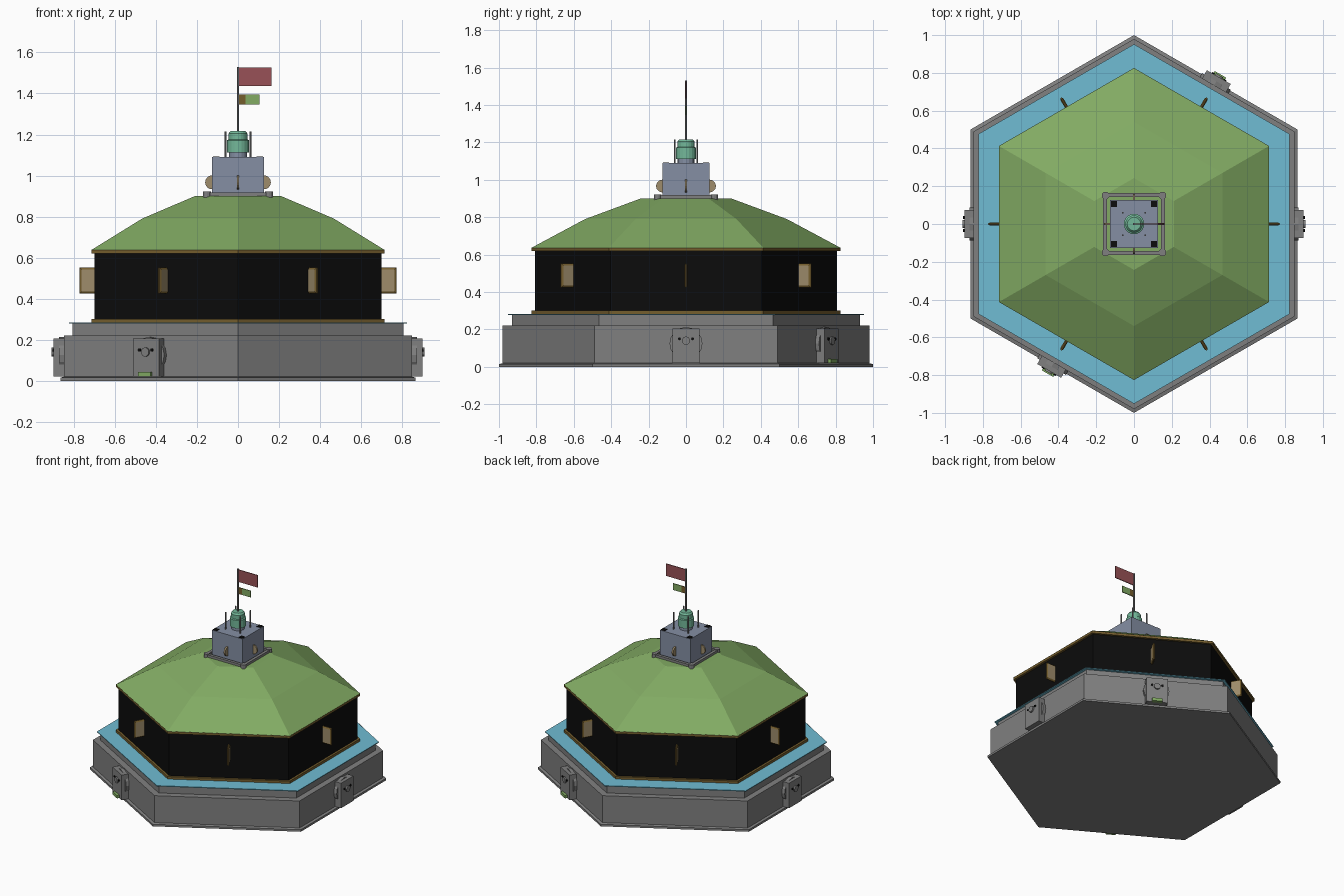
import bpy, bmesh, math
from mathutils import Matrix, Vector

if "Cube" in bpy.data.objects:
    bpy.data.objects.remove(bpy.data.objects["Cube"])


def mat(name, r, g, b):
    lin = [c / 12.92 if c <= 0.04045 else ((c + 0.055) / 1.055) ** 2.4 for c in (r, g, b)]
    m = bpy.data.materials.new(name)
    m.diffuse_color = (*lin, 1)
    m.use_nodes = True
    m.node_tree.nodes["Principled BSDF"].inputs["Base Color"].default_value = m.diffuse_color
    return m


GREY = mat("stone grey", 0.50, 0.50, 0.50)
BLUE = mat("walkway blue", 0.44, 0.74, 0.83)
BLACK = mat("wall black", 0.045, 0.045, 0.045)
BROWN = mat("trim brown", 0.46, 0.37, 0.18)
TAN = mat("shutter tan", 0.62, 0.55, 0.42)
GREEN = mat("roof green", 0.51, 0.67, 0.39)
SLATE = mat("tower slate", 0.52, 0.56, 0.64)
TEAL = mat("lantern teal", 0.45, 0.72, 0.60)
RED = mat("flag red", 0.60, 0.32, 0.34)


def finish(name, bm, *mats):
    bmesh.ops.recalc_face_normals(bm, faces=bm.faces)
    me = bpy.data.meshes.new(name)
    bm.to_mesh(me)
    bm.free()
    for m in mats:
        me.materials.append(m)
    ob = bpy.data.objects.new(name, me)
    bpy.context.collection.objects.link(ob)
    return ob


def lathe(name, profile, m, n=6, x=0, y=0, start=90):
    """Closed stack of n-sided rings from (radius, height) pairs."""
    bm = bmesh.new()
    rings = []
    for r, z in profile:
        angs = [math.radians(start + 360 * i / n) for i in range(n)]
        rings.append([bm.verts.new((x + r * math.cos(a), y + r * math.sin(a), z)) for a in angs])
    for lo, hi in zip(rings, rings[1:]):
        for i in range(n):
            j = (i + 1) % n
            bm.faces.new((lo[i], lo[j], hi[j], hi[i]))
    bm.faces.new(rings[0][::-1])
    bm.faces.new(rings[-1])
    return finish(name, bm, m)


def box(name, x, y, z, m, deg=0):
    """Box from ranges; x points outward along the given heading."""
    bm = bmesh.new()
    bmesh.ops.create_cube(bm, size=1)
    for v in bm.verts:
        v.co = Vector([(r[0] + r[1]) / 2 + c * (r[1] - r[0]) for r, c in zip((x, y, z), v.co)])
    bm.transform(Matrix.Rotation(math.radians(deg), 4, 'Z'))
    return finish(name, bm, m)


def disc(name, x, y, z, r, m, deg=0, n=16, along='X'):
    """Cylinder lying outward (X) or across (Y) in the given heading."""
    bm = bmesh.new()
    depth = x[1] - x[0] if along == 'X' else y[1] - y[0]
    bmesh.ops.create_cone(bm, cap_ends=True, segments=n, radius1=r, radius2=r, depth=depth)
    bm.transform(Matrix.Rotation(math.pi / 2, 4, 'Y' if along == 'X' else 'X'))
    bm.transform(Matrix.Translation((sum(x) / 2, sum(y) / 2, z)))
    bm.transform(Matrix.Rotation(math.radians(deg), 4, 'Z'))
    return finish(name, bm, m)


# Stone base, walkway, black storey and roof
lathe("stone_base", [(1, 0), (1, 0.015), (0.98, 0.02), (0.98, 0.22), (0.93, 0.221), (0.93, 0.279)], GREY)
lathe("walkway", [(0.952, 0.278), (0.952, 0.284)], BLUE)
lathe("lower_trim", [(0.825, 0.284), (0.825, 0.302)], BROWN)
lathe("wall", [(0.807, 0.30), (0.807, 0.625)], BLACK)
lathe("upper_trim", [(0.825, 0.62), (0.825, 0.638)], BROWN)
lathe("roof", [(0.826, 0.637), (0.54, 0.79), (0.243, 0.90)], GREEN)


# Upright shutter fins, one per wall: thick tan core with thin brown rim
def fin(deg):
    bm = bmesh.new()
    layers = []
    for t, inset in ((-0.009, 0.010), (-0.003, 0.0), (0.003, 0.0), (0.009, 0.010)):
        x0, x1, z0, z1 = 0.68, 0.772 - inset, 0.425 + inset, 0.552 - inset
        layers.append([bm.verts.new((x, t, z)) for x, z in ((x0, z0), (x1, z0), (x1, z1), (x0, z1))])
    for a, b in zip(layers, layers[1:]):
        for i in range(4):
            j = (i + 1) % 4
            bm.faces.new((a[i], a[j], b[j], b[i])).material_index = 1
    bm.faces.new(layers[0])
    bm.faces.new(layers[-1])
    bm.transform(Matrix.Rotation(math.radians(deg), 4, 'Z'))
    finish("shutter_fin", bm, TAN, BROWN)


for k in range(6):
    fin(60 * k)

# Gate blocks on four of the base faces
for deg in (0, 60, 180, 240):
    disc("gate_surround", (0.83, 0.872), (0, 0), 0.125, 0.088, GREY, deg)
    box("gate_block", (0.83, 0.898), (-0.073, 0.073), (0.02, 0.205), GREY, deg)
    for s in (-1, 1):
        disc("gate_stud", (0.89, 0.904), (s * 0.035, s * 0.035), 0.15, 0.008, BLACK, deg, 8)
    disc("gate_boss", (0.89, 0.908), (0, 0), 0.14, 0.022, GREY, deg)
    if deg % 180:
        box("gate_step", (0.89, 0.915), (-0.035, 0.035), (0.02, 0.042), GREEN, deg)

# Tower with railing frame, half round fins and dark corner caps
box("tower", (-0.126, 0.126), (-0.126, 0.126), (0.88, 1.09), SLATE)
for k in range(4):
    deg = 90 * k
    box("tower_rail", (0.142, 0.163), (-0.16, 0.16), (0.895, 0.918), GREY, deg)
    disc("tower_fin", (0.126, 0.126), (-0.006, 0.006), 0.967, 0.034, TAN, deg, 16, 'Y')
    box("corner_cap", (0.09, 0.122), (0.09, 0.122), (1.086, 1.094), BLACK, deg)
for sx in (-1, 1):
    for sy in (-1, 1):
        lathe("rail_knob", [(0.02, 0.89), (0.02, 0.922)], GREY, 12, sx * 0.151, sy * 0.151)
        lathe("lantern_post", [(0.005, 1.085), (0.005, 1.215)], GREY, 8, sx * 0.06, sy * 0.06)

# Lantern
lathe("lantern_foot", [(0.045, 1.085), (0.045, 1.115)], SLATE, 16)
lathe("lantern", [(0.054, 1.112), (0.054, 1.172), (0.046, 1.176), (0.046, 1.205), (0.036, 1.217)], TEAL, 20)

# Flagpole and flags
lathe("flagpole", [(0.006, 1.2), (0.006, 1.53)], GREY, 8)
box("large_flag", (0.004, 0.164), (-0.003, 0.003), (1.436, 1.526), RED)
box("small_flag", (0.036, 0.105), (-0.003, 0.003), (1.347, 1.395), GREEN)
box("small_flag_band", (0.004, 0.036), (-0.003, 0.003), (1.347, 1.395), BROWN)
